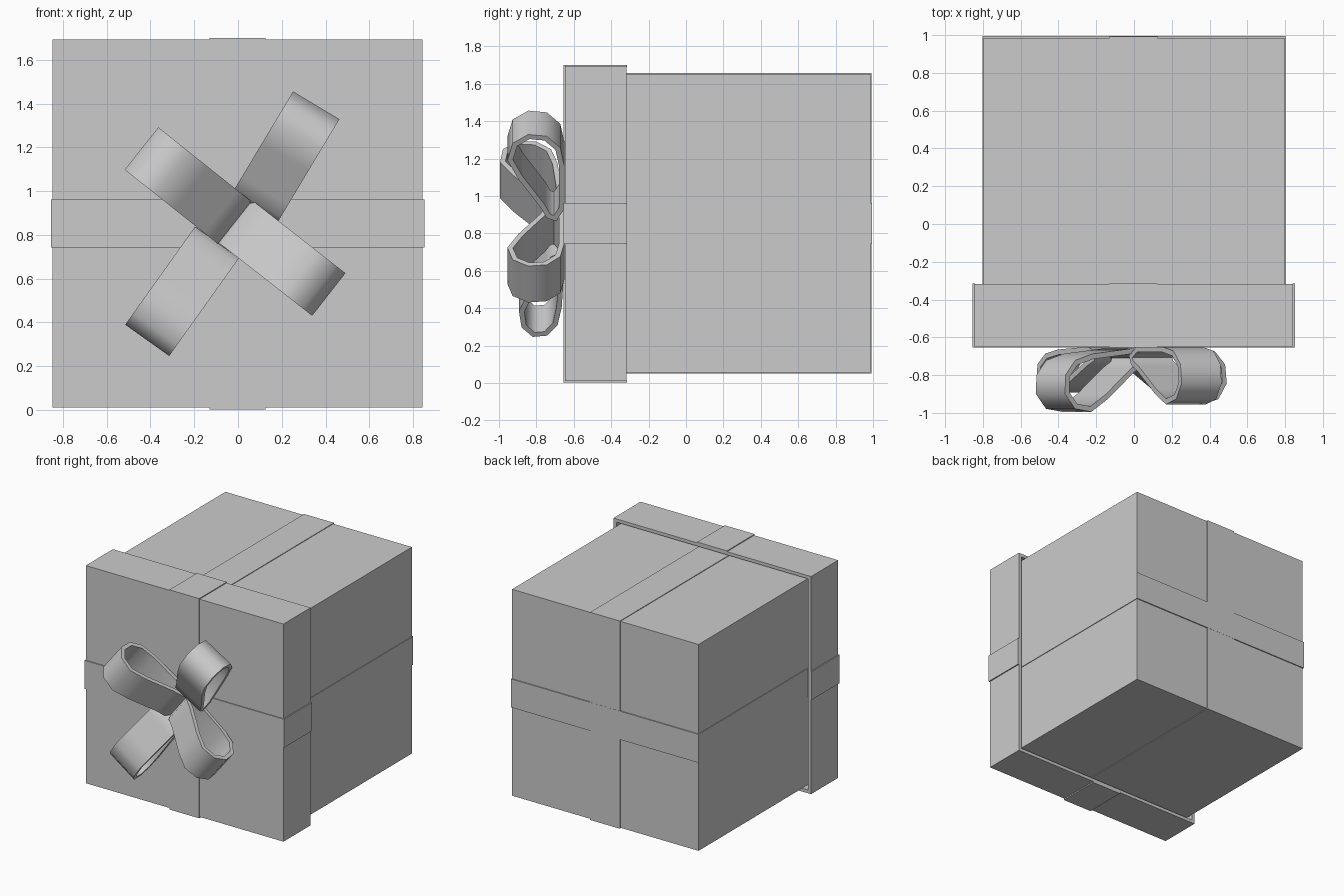
import bpy, bmesh
from math import radians, sin, cos
from mathutils import Matrix, Vector

if "Cube" in bpy.data.objects:
    bpy.data.objects.remove(bpy.data.objects["Cube"])


def finish(name, bm, thickness=0, offset=0, smooth=None):
    mesh = bpy.data.meshes.new(name)
    bm.to_mesh(mesh)
    bm.free()
    obj = bpy.data.objects.new(name, mesh)
    bpy.context.collection.objects.link(obj)
    bpy.ops.object.select_all(action='DESELECT')
    obj.select_set(True)
    bpy.context.view_layer.objects.active = obj
    if thickness:
        mod = obj.modifiers.new("Thickness", 'SOLIDIFY')
        mod.thickness = thickness
        mod.offset = offset
        mod.use_even_offset = True
        bpy.ops.object.modifier_apply(modifier=mod.name)
    if smooth:
        bpy.ops.object.shade_smooth_by_angle(angle=radians(smooth))
    return obj


def box(name, lo, hi, open_back=False, thickness=0):
    bm = bmesh.new()
    bmesh.ops.create_cube(bm, size=1)
    lo, hi = Vector(lo), Vector(hi)
    for v in bm.verts:
        v.co = Vector(lo[i] + (v.co[i] + 0.5) * (hi[i] - lo[i]) for i in range(3))
    if open_back:
        back = [f for f in bm.faces if f.normal.y > 0.9]
        bmesh.ops.delete(bm, geom=back, context='FACES')
    return finish(name, bm, thickness, -1)


def strip(name, path, origin, u, v, w, width, thickness, closed=False, smooth=None):
    """Band following a 2D path in the u/v plane, with its width along w."""
    bm = bmesh.new()
    rows = []
    for a, b in path:
        p = origin + u * a + v * b
        rows.append([bm.verts.new(p + w * s * width / 2) for s in (-1, 1)])
    for i in range(len(rows) if closed else len(rows) - 1):
        r, n = rows[i], rows[(i + 1) % len(rows)]
        bm.faces.new((r[0], r[1], n[1], n[0]))
    bmesh.ops.recalc_face_normals(bm, faces=bm.faces)
    return finish(name, bm, thickness, 0, smooth)


X, Y, Z = Vector((1, 0, 0)), Vector((0, 1, 0)), Vector((0, 0, 1))

# Box body and the hollow lid over its front end
box("box_body", (-0.798, -0.62, 0.057), (0.798, 0.986, 1.653))
box("lid", (-0.848, -0.648, 0.011), (0.843, -0.317, 1.694), True, 0.025)

# Ribbons: U-shaped bands wrapping body and lid, both ways
T = 0.012
vert, horiz = Vector((-0.002, 0, 0)), Vector((0, 0, 0.852))
strip("body_ribbon_vertical", [(-0.62, 0.058), (0.987, 0.058), (0.987, 1.652), (-0.62, 1.652)],
      vert, Y, Z, X, 0.255, T)
strip("body_ribbon_horizontal", [(-0.62, -0.797), (0.988, -0.797), (0.988, 0.797), (-0.62, 0.797)],
      horiz, Y, X, Z, 0.22, T)
strip("lid_ribbon_vertical", [(-0.316, 0.008), (-0.648, 0.008), (-0.648, 1.695), (-0.316, 1.695)],
      vert, Y, Z, X, 0.255, T)
strip("lid_ribbon_horizontal", [(-0.315, -0.849), (-0.649, -0.849), (-0.649, 0.846), (-0.315, 0.846)],
      horiz, Y, X, Z, 0.22, T)

# Bow: four teardrop loops (x, z of inner end, direction, tilt off the lid, height scale)
LOOP = [(0.015, 0.05), (0.08, 0.014), (0.34, 0.014), (0.45, 0.035), (0.515, 0.10),
        (0.525, 0.19), (0.475, 0.265), (0.38, 0.29), (0.27, 0.235), (0.09, 0.115), (0.03, 0.085)]
loops = [("upper_right", 0.08, 0.93, 59, 0, 1.0),
         ("upper_left", -0.02, 0.86, 141.5, 6, 1.0),
         ("lower_right", -0.01, 0.86, -38, 0, 1.0),
         ("lower_left", -0.10, 0.76, 234.5, 3, 0.72)]
for name, x, z, direction, tilt, height in loops:
    d, t = radians(direction), radians(tilt)
    out = Vector((cos(d), 0, sin(d)))
    u = out * cos(t) - Y * sin(t)
    v = -Y * cos(t) - out * sin(t)
    path = [(a * (1 + sin(t) * 0.4), b * height) for a, b in LOOP]
    strip("bow_loop_" + name, path, Vector((x, -0.65, z)), u, v, u.cross(v),
          0.247, 0.028, True, 60)
